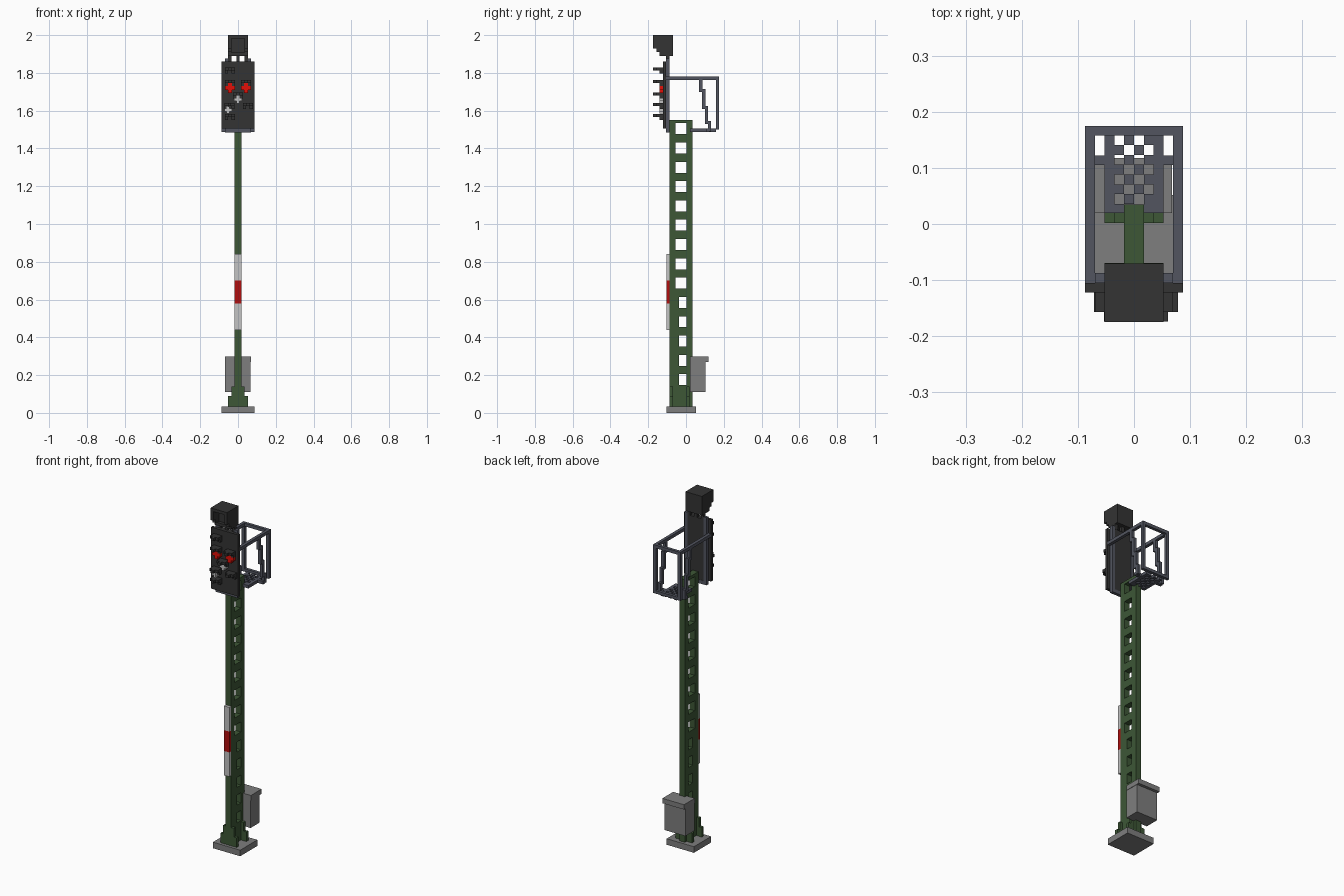
import bpy, bmesh
from mathutils import Matrix, Vector

if "Cube" in bpy.data.objects:
    bpy.data.objects.remove(bpy.data.objects["Cube"], do_unlink=True)

U = 0.0174  # width of one small block


def material(name, srgb):
    lin = [((c / 255 + 0.055) / 1.055) ** 2.4 if c > 10 else c / 255 / 12.92 for c in srgb]
    m = bpy.data.materials.new(name)
    m.use_nodes = True
    m.diffuse_color = (*lin, 1)
    m.node_tree.nodes["Principled BSDF"].inputs["Base Color"].default_value = (*lin, 1)
    return m


GREEN = material("mast green", (61, 87, 54))
DARK = material("dark housing", (51, 51, 51))
STEEL = material("blue grey steel", (82, 85, 96))
GREY = material("concrete grey", (126, 126, 126))
WHITE = material("white", (196, 196, 196))
RED = material("board red", (176, 14, 14))
LAMP = material("lamp red", (226, 16, 8))


def build(name, mat, boxes):
    """One object from boxes given as (x0, x1, y0, y1, z0, z1)."""
    bm = bmesh.new()
    for x0, x1, y0, y1, z0, z1 in boxes:
        mid = Vector((x0 + x1, y0 + y1, z0 + z1)) / 2
        size = Matrix.Diagonal((x1 - x0, y1 - y0, z1 - z0, 1))
        bmesh.ops.create_cube(bm, size=1, matrix=Matrix.Translation(mid) @ size)
    me = bpy.data.meshes.new(name)
    bm.to_mesh(me)
    bm.free()
    me.materials.append(mat)
    ob = bpy.data.objects.new(name, me)
    bpy.context.collection.objects.link(ob)
    return ob


def both(x0, x1, *rest):
    """A box and its mirror image across x = 0."""
    return [(x0, x1, *rest), (-x1, -x0, *rest)]


# Foot
build("base_plate", GREY, [(-5 * U, 5 * U, -0.104, 0.052, 0, 0.035)])
gussets = []
for y in (-0.087, 0.002):
    gussets += both(U, 3 * U, y, y + U, 0.035, 0.09)
    gussets += both(U, 2 * U, y, y + U, 0.09, 0.14)
build("foot_gussets", GREEN, gussets)

# Lattice mast: two columns joined by rungs
mast = [(-U, U, -0.087, -0.055, 0.035, 1.55),
        (-U, U, 0.002, 0.035, 0.035, 1.55),
        (-U, U, -0.055, -0.036, 0.035, 0.63)]
edge = 0.035
for i in range(14):
    hole = 0.147 + 0.1022 * i
    mast.append((-U, U, -0.055, 0.002, edge, hole))
    edge = hole + 0.058
mast.append((-U, U, -0.055, 0.002, edge, 1.55))
build("mast", GREEN, mast)

# Striped board on the mast front
for name, mat, z0, z1 in (("board_lower", WHITE, 0.44, 0.58),
                          ("board_middle", RED, 0.58, 0.70),
                          ("board_upper", WHITE, 0.70, 0.84)):
    build(name, mat, [(-U, U, -0.104, -0.087, z0, z1)])

# Equipment cabinet behind the mast
build("cabinet", GREY, [(-0.068, 0.066, 0.02, 0.102, 0.11, 0.27),
                        (-0.07, 0.068, 0.02, 0.118, 0.27, 0.298)])

# Signal panel with its rear frame and neck
build("signal_panel", DARK, [(-5 * U, 5 * U, -0.122, -0.105, 1.505, 1.86),
                             (-3 * U, 3 * U, -0.105, -0.089, 1.505, 1.86),
                             (-0.5 * U, 0.5 * U, -0.105, -0.087, 1.86, 1.90)]
      + both(2 * U, 3 * U, -0.105, -0.087, 1.86, 1.90))
build("panel_frame", STEEL, both(3 * U, 4 * U, -0.105, -0.087, 1.485, 1.875)
      + [(-4 * U, 4 * U, -0.105, -0.087, 1.485, 1.505)])

# Hooded head, open to the front
build("head_hood", DARK, [(-3 * U, 3 * U, -0.122, -0.07, 1.89, 1.983),
                          (-3 * U, 3 * U, -0.175, -0.07, 1.983, 2.0),
                          (-2 * U, 2 * U, -0.14, -0.12, 1.89, 1.907)]
      + both(2 * U, 3 * U, -0.175, -0.12, 1.93, 1.983)
      + both(2 * U, 3 * U, -0.157, -0.12, 1.91, 1.93)
      + both(2 * U, 3 * U, -0.14, -0.12, 1.89, 1.91))


# Lamps: plus shaped lenses under stepped visors
def lens(x, z, r, y=-0.139):
    a = r * 0.4
    return [(x - r, x + r, y, -0.122, z - a, z + a),
            (x - a, x + a, y - 0.001, -0.122, z - r, z + r)]


def visor(x, z):
    a, b = 0.5 * U, 1.5 * U
    return [(x - b, x + b, -0.157, -0.12, z - 0.008, z + 0.008),
            (x - a, x + a, -0.174, -0.157, z - 0.008, z + 0.008),
            (x - b, x - a, -0.14, -0.12, z - 0.024, z - 0.008),
            (x + a, x + b, -0.14, -0.12, z - 0.024, z - 0.008)]


build("red_lenses", LAMP, lens(-0.043, 1.72, 0.026) + lens(0.043, 1.72, 0.026))
build("white_lenses", WHITE, lens(0, 1.66, 0.021) + lens(-0.052, 1.603, 0.019))
visors = []
for x, z in ((-0.043, 1.82), (-0.043, 1.754), (0.043, 1.754), (0, 1.689),
             (-0.045, 1.632), (0.052, 1.632), (-0.043, 1.575)):
    visors += visor(x, z)
build("lamp_visors", DARK, visors)

# Service cage: rails, posts and stepped side braces
cage = [(-5 * U, 5 * U, 0.158, 0.175, 1.762, 1.78),
        (-5 * U, 5 * U, 0.158, 0.175, 1.50, 1.517)]
cage += both(4 * U, 5 * U, -0.105, 0.175, 1.762, 1.78)
cage += both(4 * U, 5 * U, 0.158, 0.175, 1.50, 1.78)
for i, (z0, z1) in enumerate(((1.70, 1.765), (1.61, 1.715), (1.53, 1.625), (1.49, 1.545))):
    y = 0.069 + i * U * 0.9
    cage += both(4 * U, 5 * U, y, y + U, z0, z1)
build("cage_rails", STEEL, cage)

# Cage floor: edge bars and a checkered grating
floor = both(2 * U, 3 * U, 0.02, 0.16, 1.488, 1.505)
floor += both(U, 2 * U, 0.02, 0.036, 1.488, 1.505)
floor += both(3 * U, 5 * U, 0.105, 0.122, 1.488, 1.505)
for row in range(7):
    for col in range(4):
        if (row + col) % 2:
            x, y = (col - 2) * U, 0.036 + row * U
            floor.append((x, x + U, y, y + U, 1.488, 1.505))
build("cage_floor", STEEL, floor)
